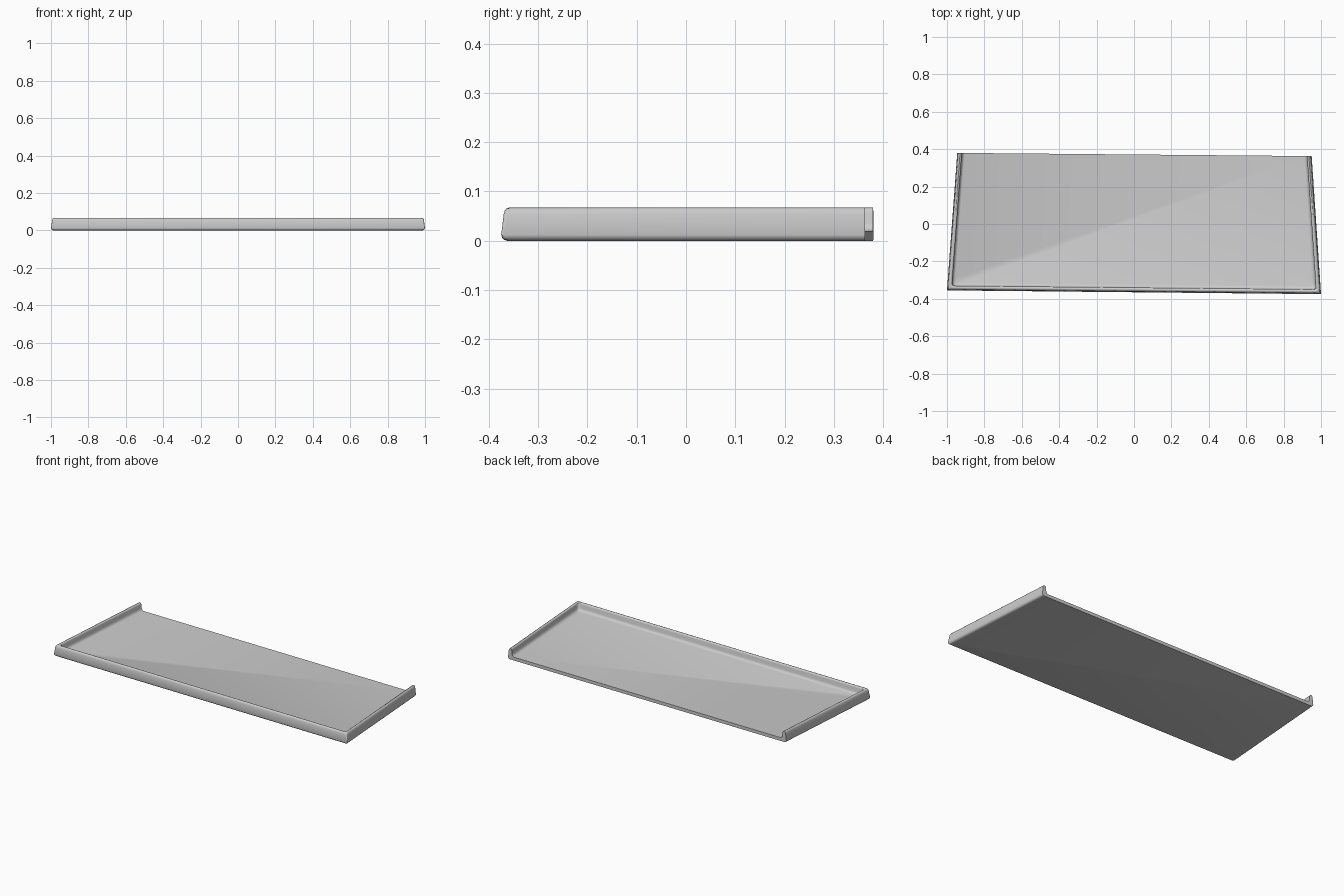
import bpy
import bmesh
import math
from mathutils import Vector

if "Cube" in bpy.data.objects:
    bpy.data.objects.remove(bpy.data.objects["Cube"], do_unlink=True)

# Outer plan corners: back left edge, front pair, back right edge
BACK_A, FRONT_A = Vector((-0.945, 0.38)), Vector((-1.0, -0.355))
FRONT_B, BACK_B = Vector((1.0, -0.375)), Vector((0.95, 0.363))

# Rim cross-section: distance inward from the outer edge, height
PROFILE = [(0.012, 0), (0.006, 0.002), (0.002, 0.006), (0, 0.012),
           (0.005, 0.054), (0.007, 0.061), (0.010, 0.065), (0.015, 0.067),
           (0.019, 0.066), (0.023, 0.063), (0.025, 0.057),
           (0.026, 0.036), (0.029, 0.028), (0.033, 0.023), (0.040, 0.02)]
CORNER_STEPS = 6


def offset_line(a, b, d):
    """Line a-b moved d to its left, as a point and a direction."""
    u = (b - a).normalized()
    return a + Vector((-u.y, u.x)) * d, u


def meet(line_1, line_2):
    (p, u), (q, v) = line_1, line_2
    return p + u * ((q - p).cross(v) / u.cross(v))


def rounded(corner, before, after, r):
    """Points of a rounded corner between two neighbours."""
    p = corner + (before - corner).normalized() * r
    q = corner + (after - corner).normalized() * r
    steps = [i / CORNER_STEPS for i in range(CORNER_STEPS + 1)]
    return [p * (1 - t) ** 2 + corner * 2 * t * (1 - t) + q * t * t for t in steps]


def plan_path(d):
    """U-shaped path at distance d inside the outer edge."""
    left = offset_line(BACK_A, FRONT_A, d)
    front = offset_line(FRONT_A, FRONT_B, d)
    right = offset_line(FRONT_B, BACK_B, d)
    back = offset_line(BACK_B, BACK_A, 0)
    p0, p1 = meet(back, left), meet(left, front)
    p2, p3 = meet(front, right), meet(right, back)
    r = 0.006 + 0.6 * d
    return [p0] + rounded(p1, p0, p2, r) + rounded(p2, p1, p3, r) + [p3]


# Tray: rim swept round three sides, floor, underside and open back edge
bm = bmesh.new()
rows = [[bm.verts.new((p.x, p.y, z)) for p in plan_path(d)] for d, z in PROFILE]
for low, high in zip(rows, rows[1:]):
    for i in range(len(low) - 1):
        bm.faces.new((low[i], low[i + 1], high[i + 1], high[i]))
bm.faces.new(rows[-1])
bm.faces.new(rows[0][::-1])
bm.faces.new([row[0] for row in rows] + [row[-1] for row in reversed(rows)])
bmesh.ops.recalc_face_normals(bm, faces=bm.faces)
mesh = bpy.data.meshes.new("tray")
bm.to_mesh(mesh)
bm.free()
tray = bpy.data.objects.new("tray", mesh)
bpy.context.collection.objects.link(tray)

# Single grey finish
grey = bpy.data.materials.new("grey")
grey.use_nodes = True
colour = (0.6, 0.6, 0.6, 1)
grey.diffuse_color = colour
grey.node_tree.nodes["Principled BSDF"].inputs["Base Color"].default_value = colour
mesh.materials.append(grey)

# Smooth rounded edges, crisp floor and end faces
bpy.ops.object.select_all(action="DESELECT")
tray.select_set(True)
bpy.context.view_layer.objects.active = tray
bpy.ops.object.shade_smooth_by_angle(angle=math.radians(35))
